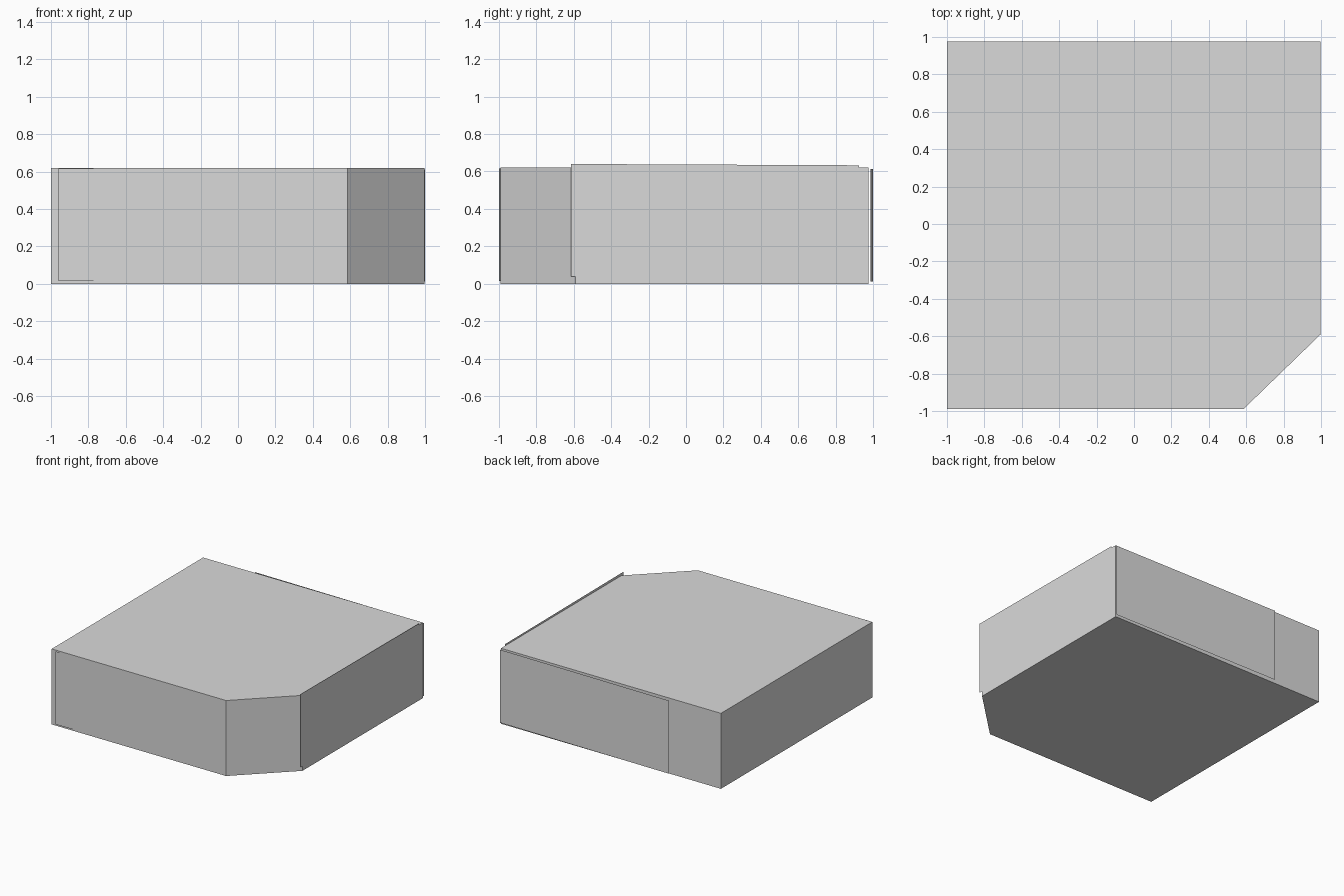
import bpy, bmesh

if "Cube" in bpy.data.objects:
    bpy.data.objects.remove(bpy.data.objects["Cube"])

grey = bpy.data.materials.new("light grey")
grey.diffuse_color = (0.7, 0.7, 0.7, 1)
grey.use_nodes = True
grey.node_tree.nodes["Principled BSDF"].inputs["Base Color"].default_value = grey.diffuse_color


def finish(name, bm):
    me = bpy.data.meshes.new(name)
    bm.to_mesh(me)
    bm.free()
    me.materials.append(grey)
    ob = bpy.data.objects.new(name, me)
    bpy.context.collection.objects.link(ob)
    return ob


def prism(name, outline, z0, z1):
    """Extrude a plan outline between two heights."""
    bm = bmesh.new()
    base = bm.faces.new([bm.verts.new((x, y, z0)) for x, y in outline])
    top = bmesh.ops.extrude_face_region(bm, geom=[base])["geom"]
    verts = [v for v in top if isinstance(v, bmesh.types.BMVert)]
    bmesh.ops.translate(bm, verts=verts, vec=(0, 0, z1 - z0))
    bmesh.ops.recalc_face_normals(bm, faces=bm.faces)
    return finish(name, bm)


def panel(name, a, b, za, zb):
    """Thin upright sheet from plan point a to b, with (low, high) at each end."""
    bm = bmesh.new()
    pts = [(*a, za[0]), (*b, zb[0]), (*b, zb[1]), (*a, za[1])]
    bm.faces.new([bm.verts.new(p) for p in pts])
    return finish(name, bm)


# main block with one cut-off front corner
prism("block", [(-1, -0.99), (0.585, -0.99), (0.998, -0.59),
                (0.998, 0.975), (-1, 0.975)], 0, 0.62)

# slightly skewed cladding sheets on three sides
panel("right_panel", (1.0, -0.615), (0.999, 0.925), (0.04, 0.64), (0.033, 0.633))
panel("back_panel", (1.0, 0.985), (-0.545, 1.0), (0.012, 0.612), (0.012, 0.612))
panel("front_panel", (-0.96, -1.0), (0.55, -0.984), (0.015, 0.615), (0.015, 0.615))
